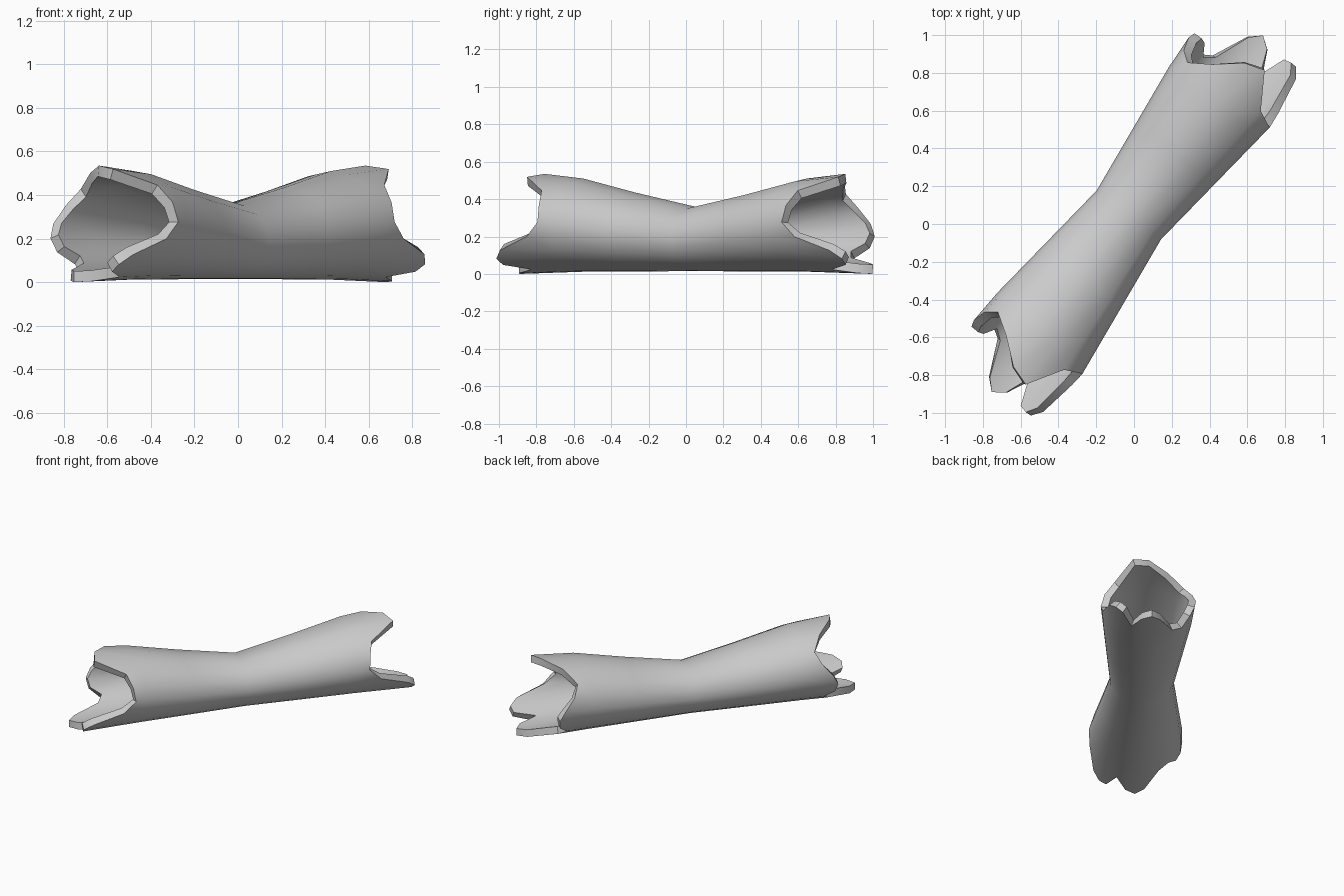
import bpy, bmesh
from math import sin, cos, radians, atan2

if "Cube" in bpy.data.objects:
    bpy.data.objects.remove(bpy.data.objects["Cube"])

# Broken rim: angle around the log (0 = right, 90 = top), reach from the middle
RIM = [(90, 1.01), (70, 1.045), (45, .86), (24, .83), (3, .82), (-15, .9),
       (-32, 1.105), (-44, 1.16), (-55, 1.15), (-68, 1.01), (-80, 1.14),
       (-92, 1.185), (-103, 1.13), (-120, .94), (-135, .9), (-150, .965),
       (-165, .975), (-180, .94), (-200, .87), (-220, .83), (-245, .9)]
TOP = [(0, .36), (.4, .435), (.75, .51), (1.0, .535), (1.3, .535)]
HALF_WIDTH = [(0, .214), (.83, .315), (1.3, .32)]
BOTTOM = [(0, .015), (.75, .012), (1.15, 0), (1.3, 0)]


def interp(table, x):
    for (x0, y0), (x1, y1) in zip(table, table[1:]):
        if x <= x1:
            return y0 + (y1 - y0) * (x - x0) / (x1 - x0)
    return table[-1][1]


def surface_point(s, deg):
    a = radians(deg)
    top, low, w = (interp(t, abs(s)) for t in (TOP, BOTTOM, HALF_WIDTH))
    return s, -w * cos(a), (top + low) / 2 + (top - low) / 2 * sin(a)


# Hollow log: waisted oval tube with jagged ends
bm = bmesh.new()
rings = []
for step in (-1, -.75, -.4, 0, .4, .75, 1):
    rings.append([bm.verts.new(surface_point(step * reach if abs(step) == 1 else step, deg))
                  for deg, reach in RIM])
n = len(RIM)
for r0, r1 in zip(rings, rings[1:]):
    for i in range(n):
        j = (i + 1) % n
        bm.faces.new((r0[i], r1[i], r1[j], r0[j]))
bm.normal_update()
bm.faces.ensure_lookup_table()
if bm.faces[0].normal.z < 0:
    bmesh.ops.reverse_faces(bm, faces=bm.faces[:])
mesh = bpy.data.meshes.new("hollow_log")
bm.to_mesh(mesh)
bm.free()
log = bpy.data.objects.new("hollow_log", mesh)
bpy.context.collection.objects.link(log)
log.location = (-.027, .048, 0)
log.rotation_euler.z = atan2(.796, .605)

# Wall thickness, then smooth bark with sharp rim edges
bpy.context.view_layer.objects.active = log
log.select_set(True)
wall = log.modifiers.new("wall", 'SOLIDIFY')
wall.thickness = .05
wall.offset = -1
bpy.ops.object.modifier_apply(modifier="wall")
bpy.ops.object.shade_smooth_by_angle(angle=radians(32))
